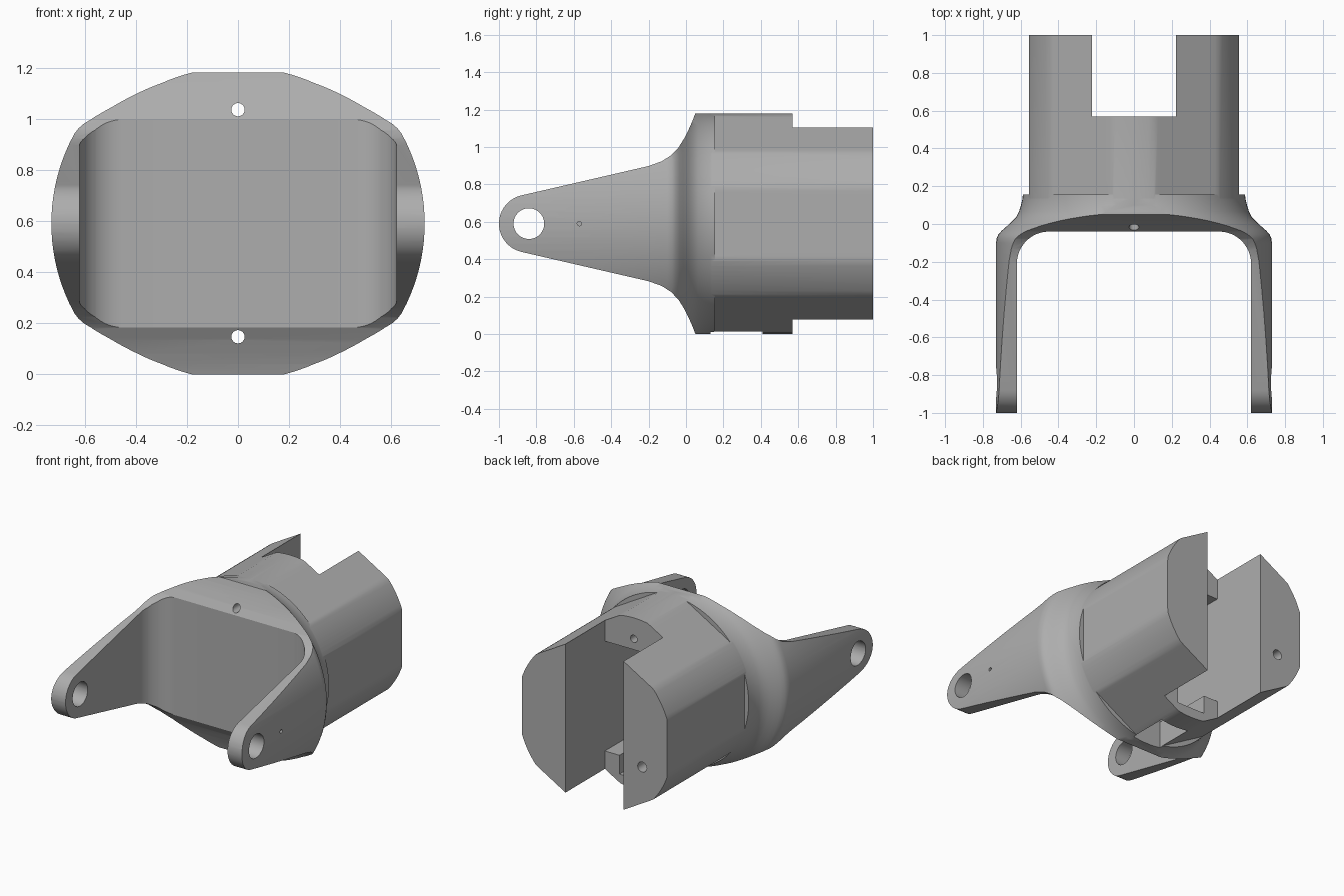
import bpy, bmesh, math
from mathutils import Vector

cube = bpy.data.objects.get("Cube")
if cube:
    bpy.data.objects.remove(cube, do_unlink=True)

MID = 0.59  # height of the main axis

grey = bpy.data.materials.new("satin grey")
grey.use_nodes = True
colour = (0.42, 0.42, 0.42, 1)
grey.diffuse_color = colour
grey.node_tree.nodes["Principled BSDF"].inputs["Base Color"].default_value = colour


def finish(name, bm):
    bmesh.ops.recalc_face_normals(bm, faces=bm.faces)
    me = bpy.data.meshes.new(name)
    bm.to_mesh(me)
    bm.free()
    me.materials.append(grey)
    ob = bpy.data.objects.new(name, me)
    bpy.context.collection.objects.link(ob)
    return ob


def prism(name, outline, offset):
    """Extrude a closed outline of 3D points along an offset."""
    bm = bmesh.new()
    face = bm.faces.new([bm.verts.new(p) for p in outline])
    ext = bmesh.ops.extrude_face_region(bm, geom=[face])
    verts = [g for g in ext["geom"] if isinstance(g, bmesh.types.BMVert)]
    bmesh.ops.translate(bm, verts=verts, vec=Vector(offset))
    return finish(name, bm)


def box(name, x0, x1, y0, y1, z0, z1):
    pts = [(x0, y0, z0), (x1, y0, z0), (x1, y1, z0), (x0, y1, z0)]
    return prism(name, pts, (0, 0, z1 - z0))


def rod(name, start, offset, r, n=40):
    """Round cutter along x or y."""
    x, y, z = start
    along_x = offset[0] != 0
    pts = []
    for i in range(n):
        a = math.tau * i / n
        u, v = r * math.cos(a), r * math.sin(a)
        pts.append((x, y + u, z + v) if along_x else (x + u, y, z + v))
    return prism(name, pts, offset)


def boolean(target, tool, operation):
    mod = target.modifiers.new(operation, "BOOLEAN")
    mod.operation = operation
    mod.solver = "EXACT"
    mod.object = tool
    bpy.context.view_layer.objects.active = target
    bpy.ops.object.modifier_apply(modifier=mod.name)
    bpy.data.objects.remove(tool, do_unlink=True)


# Yoke: flared round body turned about the y axis
flare = [(-1.1, 0), (-1.1, 0.73), (-0.1, 0.73), (-0.075, 0.727), (-0.055, 0.718),
         (-0.035, 0.7), (-0.015, 0.677), (0.01, 0.65), (0.035, 0.625),
         (0.065, 0.609), (0.1, 0.598), (0.13, 0.591), (0.155, 0.588), (0.155, 0)]
bm = bmesh.new()
verts = [bm.verts.new((r, y, MID)) for y, r in flare]
edges = [bm.edges.new(pair) for pair in zip(verts, verts[1:])]
bmesh.ops.spin(bm, geom=verts + edges, cent=(0, 0, MID), axis=(0, 1, 0),
               angle=math.tau, steps=128, use_duplicate=False)
bmesh.ops.remove_doubles(bm, verts=bm.verts, dist=0.0001)
yoke = finish("yoke_body", bm)

# Side outline: tall ring narrowing into tapered arms with round ends
half = [(0.3, 0.59), (0.05, 0.59), (0.035, 0.55), (0.015, 0.505), (-0.01, 0.455),
        (-0.04, 0.407), (-0.08, 0.365), (-0.13, 0.333), (-0.2, 0.308)]
for i in range(13):
    a = math.radians(103 + 77 * i / 12)
    half.append((-0.845 + 0.155 * math.cos(a), 0.155 * math.sin(a)))
side = half[:-1] + [(-1, 0)] + [(y, -z) for y, z in reversed(half[:-1])]
boolean(yoke, prism("side_outline", [(-1, y, MID + z) for y, z in side], (2, 0, 0)),
        "INTERSECT")

# Gap between the arms, with rounded inner corners
gap = [(0.62, -1.2)]
for i in range(13):
    a = math.radians(90 * i / 12)
    gap.append((0.45 + 0.17 * math.cos(a), -0.21 + 0.17 * math.sin(a)))
gap += [(-x, y) for x, y in reversed(gap)]
boolean(yoke, prism("arm_gap", [(x, y, -0.2) for x, y in gap], (0, 0, 1.6)),
        "DIFFERENCE")

# Tail: six flats on a round bar
tail = []
for i in range(144):
    a = math.tau * i / 144
    off = (a + math.pi / 6) % (math.pi / 3) - math.pi / 6
    r = min(0.59, 0.556 / math.cos(off))
    tail.append((r * math.cos(a), 0.1, MID + r * math.sin(a)))
boolean(yoke, prism("tail", tail, (0, 0.9, 0)), "UNION")

# Slot, inner recess, lower notch and bottom opening
cutters = [
    box("tail_slot", -0.222, 0.222, 0.57, 1.2, -0.2, 1.4),
    box("recess", -0.222, 0.222, 0.12, 0.7, 0.2, 0.96),
    box("lower_notch", -0.11, 0.11, 0.35, 0.65, 0.07, 0.3),
    box("bottom_opening", -0.11, 0.11, 0.13, 0.41, -0.1, 0.3),
    # Pin holes, arm pinhole, ledge holes and blind hole in the tail end
    rod("pin_hole", (-1, -0.84, MID), (2, 0, 0), 0.082, 48),
    rod("arm_pinhole", (0.5, -0.57, MID), (0.5, 0, 0), 0.012, 16),
    rod("upper_hole", (0, -0.2, 1.035), (0, 0.9, 0), 0.026, 24),
    rod("lower_hole", (0, -0.2, 0.147), (0, 0.9, 0), 0.026, 24),
    rod("tail_hole", (-0.365, 0.7, 0.41), (0, 0.5, 0), 0.035, 24),
]
for tool in cutters:
    boolean(yoke, tool, "DIFFERENCE")

bpy.ops.object.select_all(action="DESELECT")
yoke.select_set(True)
bpy.context.view_layer.objects.active = yoke
bpy.ops.object.shade_smooth_by_angle(angle=math.radians(25))
